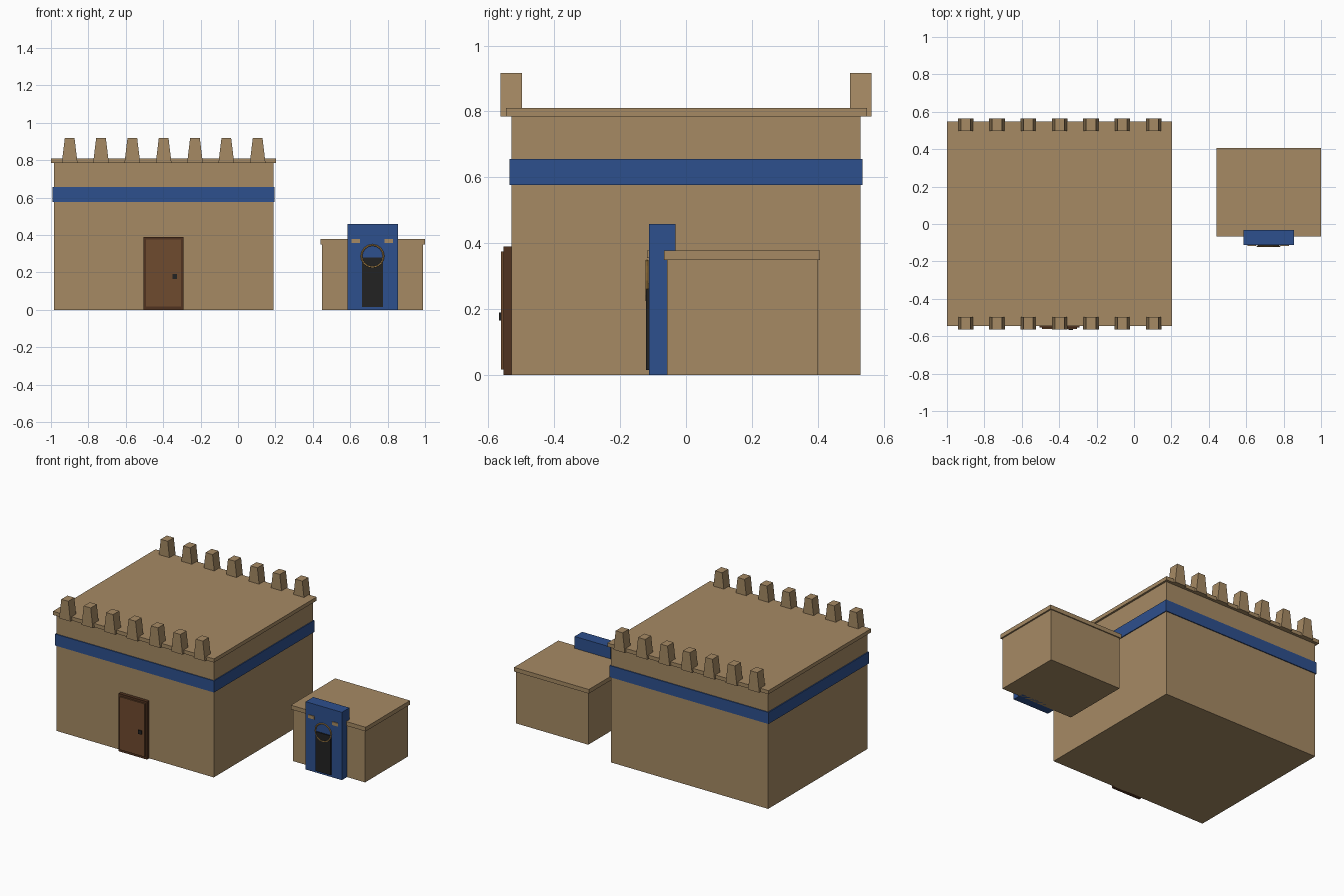
import bpy, bmesh, math

cube = bpy.data.objects.get("Cube")
if cube:
    bpy.data.objects.remove(cube, do_unlink=True)


def material(name, rgb):
    m = bpy.data.materials.new(name)
    m.use_nodes = True
    m.diffuse_color = (*rgb, 1)
    m.node_tree.nodes["Principled BSDF"].inputs["Base Color"].default_value = (*rgb, 1)
    return m


SAND = material("sandstone", (0.381, 0.254, 0.127))
BLUE = material("glazed_blue", (0.027, 0.08, 0.27))
WOOD = material("door_wood", (0.159, 0.069, 0.028))
DARK_WOOD = material("dark_wood", (0.08, 0.032, 0.014))
BLACK = material("black", (0.016, 0.016, 0.016))
GOLD = material("gold", (0.39, 0.22, 0.06))


def box(name, x, y, z, mat, taper=1.0):
    """Box from (min, max) ranges; taper narrows the top along x."""
    bm = bmesh.new()
    bmesh.ops.create_cube(bm, size=1)
    for v in bm.verts:
        if v.co.z > 0:
            v.co.x *= taper
        for i, (lo, hi) in enumerate((x, y, z)):
            v.co[i] = (lo + hi) / 2 + v.co[i] * (hi - lo)
    mesh = bpy.data.meshes.new(name)
    bm.to_mesh(mesh)
    bm.free()
    mesh.materials.append(mat)
    obj = bpy.data.objects.new(name, mesh)
    bpy.context.collection.objects.link(obj)
    return obj


# Main hall
box("hall_walls", (-0.985, 0.19), (-0.53, 0.53), (0, 0.79), SAND)
box("hall_band", (-0.992, 0.196), (-0.536, 0.536), (0.577, 0.655), BLUE)
box("hall_roof", (-1.0, 0.203), (-0.546, 0.549), (0.785, 0.81), SAND)

# Tapered battlements along the front and back edges
for side, label in ((-1, "front"), (1, "back")):
    for i in range(7):
        cx = -0.9 + i * 0.1675
        y = sorted((side * 0.498, side * 0.563))
        box(f"{label}_battlement_{i + 1}", (cx - 0.042, cx + 0.042), y,
            (0.785, 0.917), SAND, taper=0.62)

# Hall door
box("door_frame", (-0.504, -0.292), (-0.553, -0.525), (0, 0.39), DARK_WOOD)
box("door_panel", (-0.491, -0.305), (-0.561, -0.55), (0.017, 0.375), WOOD)
box("door_handle", (-0.35, -0.325), (-0.568, -0.558), (0.165, 0.19), BLACK)

# Small annex
box("annex_walls", (0.45, 0.99), (-0.058, 0.4), (0, 0.355), SAND)
box("annex_roof", (0.441, 1.0), (-0.066, 0.407), (0.35, 0.378), SAND)

# Gate in front of the annex
box("gate_block", (0.585, 0.855), (-0.113, -0.032), (0, 0.458), BLUE)
box("gate_opening", (0.662, 0.776), (-0.121, -0.11), (0.015, 0.28), BLACK)
for label, cx in (("right", 0.629), ("left", 0.806)):
    box(f"{label}_gate_plaque", (cx - 0.022, cx + 0.022), (-0.118, -0.11),
        (0.356, 0.378), SAND)

# Ring over the gate opening
bpy.ops.mesh.primitive_torus_add(
    major_radius=0.059, minor_radius=0.005, major_segments=16, minor_segments=6,
    location=(0.719, -0.118, 0.287), rotation=(math.pi / 2, 0, 0))
ring = bpy.context.object
ring.name = "gate_ring"
ring.data.materials.append(GOLD)
